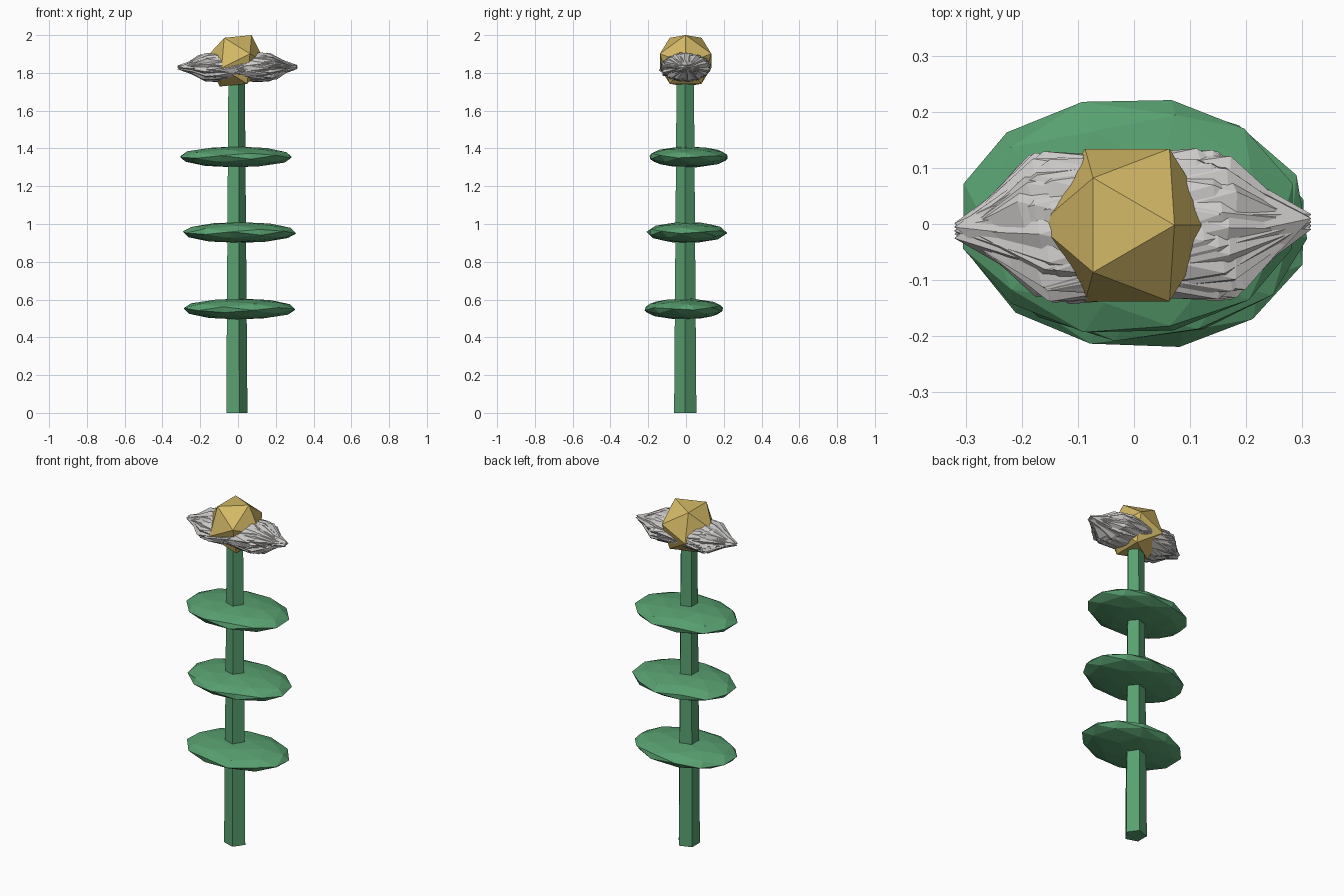
import bpy, bmesh, random
from math import radians
from mathutils import Matrix, Vector

random.seed(4)
cube = bpy.data.objects.get("Cube")
if cube:
    bpy.data.objects.remove(cube)


def material(name, rgb):
    m = bpy.data.materials.new(name)
    m.use_nodes = True
    m.diffuse_color = (*rgb, 1)
    m.node_tree.nodes["Principled BSDF"].inputs["Base Color"].default_value = (*rgb, 1)
    return m


green = material("leaf green", (0.098, 0.352, 0.162))
gold = material("golden yellow", (0.65, 0.48, 0.133))
pale = material("pale grey", (0.61, 0.597, 0.584))


def finish(bm, name, mat, location):
    mesh = bpy.data.meshes.new(name)
    bm.to_mesh(mesh)
    bm.free()
    mesh.materials.append(mat)
    obj = bpy.data.objects.new(name, mesh)
    obj.location = location
    bpy.context.collection.objects.link(obj)
    return obj


def turn(angle, axis):
    return Matrix.Rotation(radians(angle), 4, axis)


def scale(x, y, z):
    return Matrix.Diagonal((x, y, z, 1))


# Turns an icosphere so that an edge, not a corner, points up
EDGE_UP = turn(31.717, 'Y')


def add_ball(bm, detail, matrix):
    bmesh.ops.create_icosphere(bm, subdivisions=detail, radius=1, matrix=matrix @ EDGE_UP)


# Tapered five-sided stem with one corner towards +x
bm = bmesh.new()
bmesh.ops.create_cone(bm, cap_ends=True, segments=5, radius1=0.062, radius2=0.048,
                      depth=1.8, matrix=turn(-90, 'Z'))
corner = max(bm.verts, key=lambda v: v.co.x).co
if abs(corner.y) > 0.005:
    bmesh.ops.rotate(bm, verts=bm.verts, matrix=turn(90, 'Z'))
finish(bm, "stem", green, (-0.012, -0.004, 0.9))

# Flattened leaf discs, each twisted a little differently
leaves = [("lower_leaf", (0.008, -0.011, 0.55), 14),
          ("middle_leaf", (0.008, 0.005, 0.955), -8),
          ("upper_leaf", (-0.011, 0.014, 1.355), -15)]
for name, place, twist in leaves:
    bm = bmesh.new()
    add_ball(bm, 2, scale(0.305, 0.216, 0.056) @ turn(twist, 'Z') @ turn(twist / 2, 'X'))
    finish(bm, name, green, place)

# Spiky petal cluster: blocks fanned around the long axis, then flattened
bm = bmesh.new()
COPIES = 8
for i in range(COPIES):
    wobble = turn(random.uniform(-4, 4), 'Z') @ turn(random.uniform(-4, 4), 'Y')
    add_ball(bm, 1, scale(0.358, 0.15, 0.086) @ turn(180 * i / COPIES, 'X') @ wobble)
for v in bm.verts:
    v.co.x = max(-0.318, min(0.318, v.co.x))
finish(bm, "petal_cluster", pale, (-0.002, -0.004, 1.83))

# Faceted flower centre
bm = bmesh.new()
add_ball(bm, 1, scale(0.16, 0.16, 0.16))
finish(bm, "flower_centre", gold, (-0.012, -0.002, 1.864))
